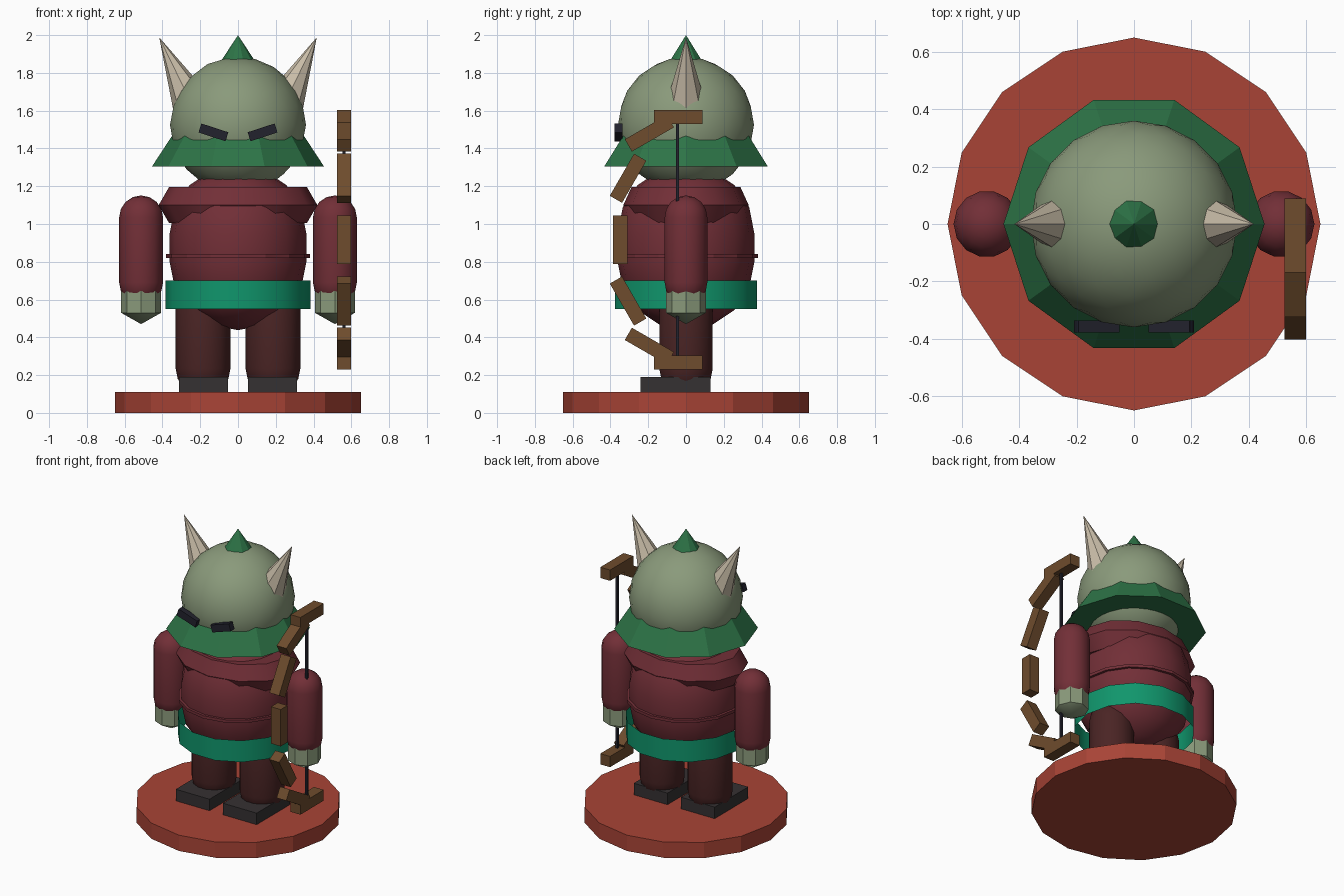
import bpy, bmesh
from math import pi, sin, cos, radians
from mathutils import Matrix, Vector

if "Cube" in bpy.data.objects:
    bpy.data.objects.remove(bpy.data.objects["Cube"])


def material(name, hex_code):
    def linear(c):
        return c / 12.92 if c <= 0.04045 else ((c + 0.055) / 1.055) ** 2.4
    rgb = [linear(v / 255) for v in bytes.fromhex(hex_code)]
    m = bpy.data.materials.new(name)
    m.use_nodes = True
    m.diffuse_color = (*rgb, 1)
    bsdf = m.node_tree.nodes["Principled BSDF"]
    bsdf.inputs["Base Color"].default_value = (*rgb, 1)
    bsdf.inputs["Roughness"].default_value = 0.8
    return m


SKIN = material("sage_skin", "8A9A7B")
WINE = material("wine_cloth", "722F37")
GREEN = material("hat_green", "2D7447")
TEAL = material("belt_teal", "10966C")
CLAY = material("base_red", "A94436")
TROUSER = material("trouser_brown", "4A2424")
SHOE = material("shoe_grey", "353132")
WOOD = material("bow_wood", "6E4C2D")
HORN = material("horn_ivory", "C9BDA8")
DARK = material("dark_navy", "22222D")


def finish(name, bm, mat, matrix=Matrix(), smooth=False):
    bmesh.ops.remove_doubles(bm, verts=bm.verts, dist=1e-5)
    bmesh.ops.recalc_face_normals(bm, faces=bm.faces)
    bm.transform(matrix)
    mesh = bpy.data.meshes.new(name)
    bm.to_mesh(mesh)
    bm.free()
    mesh.materials.append(mat)
    ob = bpy.data.objects.new(name, mesh)
    bpy.context.collection.objects.link(ob)
    if smooth:
        bpy.ops.object.select_all(action="DESELECT")
        ob.select_set(True)
        bpy.context.view_layer.objects.active = ob
        bpy.ops.object.shade_smooth_by_angle(angle=radians(42))
    return ob


def lathe(name, profile, sides, mat, matrix=Matrix(), smooth=False):
    """Revolve (radius, height) points about z."""
    bm = bmesh.new()
    rings = [[bm.verts.new((r * cos(2 * pi * i / sides), r * sin(2 * pi * i / sides), z))
              for i in range(sides)] for r, z in profile]
    for a, b in zip(rings, rings[1:]):
        for i in range(sides):
            j = (i + 1) % sides
            bm.faces.new((a[i], a[j], b[j], b[i]))
    bmesh.ops.dissolve_degenerate(bm, dist=1e-6, edges=bm.edges)
    return finish(name, bm, mat, matrix, smooth)


def capsule(name, radius, low, high, sides, mat, x=0):
    """Round-ended tube; low and high are the centres of its caps."""
    steps = 4
    arc = [radians(90 * k / steps) for k in range(steps + 1)]
    profile = [(radius * sin(a), low - radius * cos(a)) for a in arc]
    profile += [(radius * cos(a), high + radius * sin(a)) for a in arc]
    return lathe(name, profile, sides, mat, Matrix.Translation((x, 0, 0)), True)


def box(name, centre, size, mat, axis="X", angle=0):
    bm = bmesh.new()
    bmesh.ops.create_cube(bm, size=1)
    m = (Matrix.Translation(centre) @ Matrix.Rotation(angle, 4, axis)
         @ Matrix.Diagonal((*size, 1)))
    return finish(name, bm, mat, m)


# Round base
lathe("base", [(0, 0), (0.65, 0), (0.65, 0.11), (0, 0.11)], 16, CLAY)

# Body, seam and open belt
capsule("torso", 0.362, 0.80, 0.95, 16, WINE)
lathe("waist_seam", [(0.35, 0.82), (0.38, 0.82), (0.38, 0.84), (0.35, 0.84)], 16, WINE)
lathe("belt", [(0.385, 0.55), (0.385, 0.70)], 14, TEAL, smooth=True)

# Oval collar with a six-sided section
ring = [(0.31 + 0.11 * cos(k * pi / 3), 1.1 + 0.11 * sin(k * pi / 3)) for k in range(7)]
lathe("collar", ring, 12, WINE, Matrix.Diagonal((1, 0.79, 1, 1)), True)

# Head and the wide hat that it pokes through
bm = bmesh.new()
bmesh.ops.create_icosphere(bm, subdivisions=3, radius=0.36)
finish("head", bm, SKIN, Matrix.Translation((0, 0, 1.525)), True)
lathe("hat", [(0, 1.305), (0.455, 1.305), (0, 2.0)], 10, GREEN)

# Paired parts
for side, s in (("left", 1), ("right", -1)):
    capsule(side + "_leg", 0.145, 0.235, 0.55, 14, TROUSER, s * 0.185)
    box(side + "_shoe", (s * 0.182, -0.055, 0.148), (0.26, 0.37, 0.085), SHOE)
    capsule(side + "_arm", 0.116, 0.69, 1.035, 14, WINE, s * 0.513)
    lathe(side + "_hand", [(0, 0.47), (0.106, 0.53), (0.106, 0.645), (0, 0.70)], 8, SKIN,
          Matrix.Translation((s * 0.513, 0, 0)), True)
    box(side + "_eye", (s * 0.13, -0.357, 1.485), (0.15, 0.042, 0.05), DARK,
        "Y", -s * radians(18))
    tip = Vector((s * 0.417, 0, 1.988))
    tilt = Matrix.Translation(tip) @ Matrix.Rotation(s * radians(26), 4, "Y")
    lathe(side + "_horn", [(0, -0.39), (0.105, -0.39), (0, 0)], 8, HORN, tilt)

# Bow: seven blocks on an arc, and its string
for k in range(-3, 4):
    a = radians(30 * k)
    box("bow_block_%d" % (k + 4), (0.562, -0.04 - 0.308 * cos(a), 0.917 + 0.65 * sin(a)),
        (0.075, 0.075, 0.257), WOOD, "X", -a)
box("bow_string", (0.562, -0.045, 0.917), (0.015, 0.015, 1.3), DARK)
